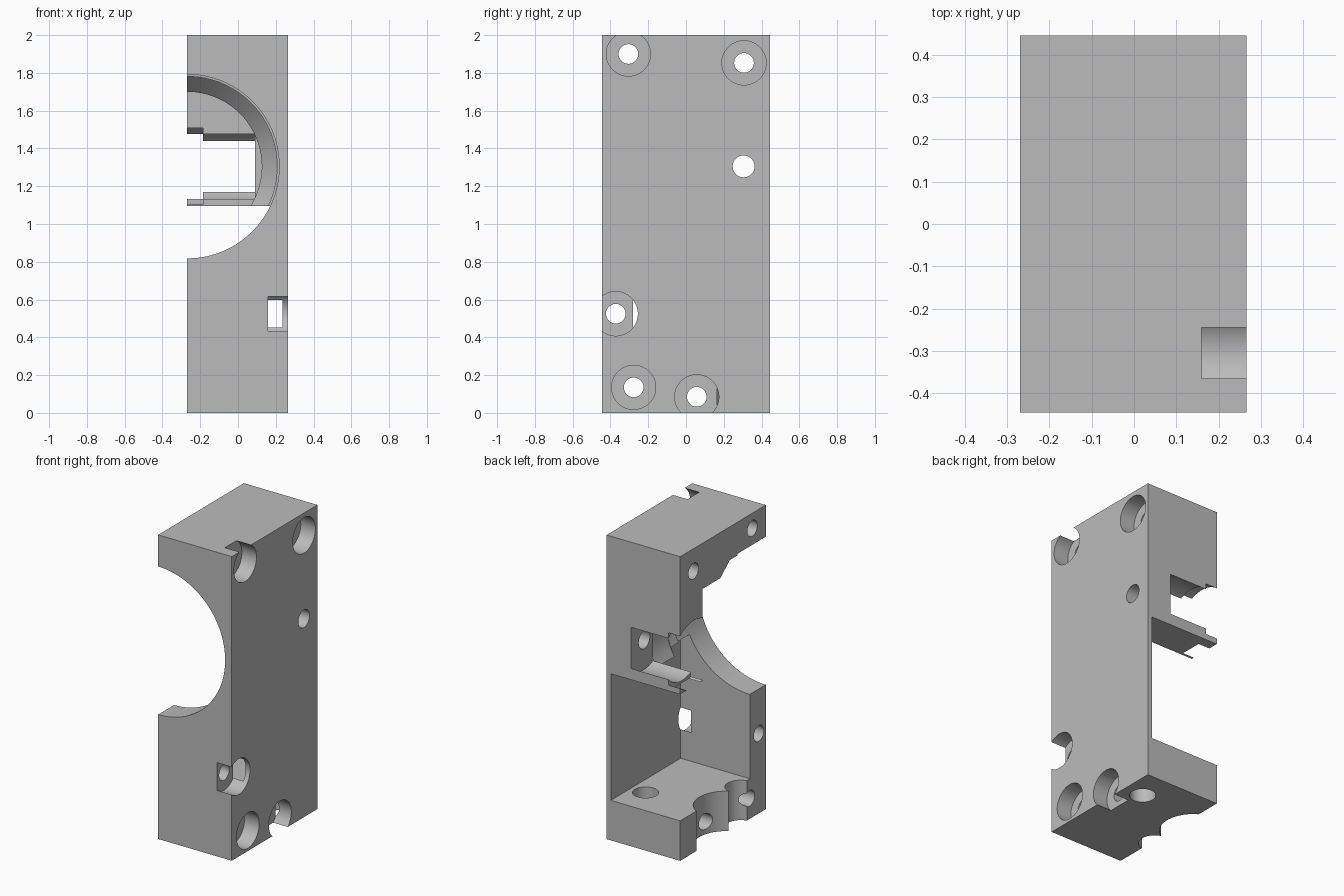
import bpy, bmesh, math
from mathutils import Matrix, Vector

old = bpy.data.objects.get("Cube")
if old:
    bpy.data.objects.remove(old, do_unlink=True)

# Single material
gray = bpy.data.materials.new("plain gray")
gray.use_nodes = True
color = (0.5, 0.5, 0.5, 1)
gray.diffuse_color = color
gray.node_tree.nodes["Principled BSDF"].inputs["Base Color"].default_value = color


def add_object(name, bm):
    bmesh.ops.recalc_face_normals(bm, faces=bm.faces)
    mesh = bpy.data.meshes.new(name)
    bm.to_mesh(mesh)
    bm.free()
    mesh.materials.append(gray)
    obj = bpy.data.objects.new(name, mesh)
    bpy.context.scene.collection.objects.link(obj)
    return obj


def box(name, low, high):
    low, high = Vector(low), Vector(high)
    bm = bmesh.new()
    bmesh.ops.create_cube(bm, size=1, matrix=Matrix.Translation((low + high) / 2)
                          @ Matrix.Diagonal((*(high - low), 1)))
    return add_object(name, bm)


def lathe(name, center, axis, profile, sides=64):
    """Solid of revolution; profile holds (position along axis, radius)."""
    turn = Vector((0, 0, 1)).rotation_difference(Vector(axis)).to_matrix()
    bm = bmesh.new()
    rings = []
    for along, radius in profile:
        ring = []
        for i in range(sides):
            angle = math.tau * (i + 0.5) / sides
            point = Vector((radius * math.cos(angle), radius * math.sin(angle), along))
            ring.append(bm.verts.new(turn @ point + Vector(center)))
        rings.append(ring)
    for a, b in zip(rings, rings[1:]):
        for i in range(sides):
            j = (i + 1) % sides
            bm.faces.new((a[i], a[j], b[j], b[i]))
    bm.faces.new(rings[0])
    bm.faces.new(rings[-1])
    return add_object(name, bm)


LEFT, RIGHT, FRONT, BACK = 0.266, -0.269, -0.445, 0.445
X, Y, Z = (1, 0, 0), (0, 1, 0), (0, 0, 1)

housing = box("housing_half", (RIGHT, FRONT, 0), (LEFT, BACK, 2))
cutters = []

# Open lower chamber, reaching the back and the right side
cutters.append(box("chamber_cutter", (-0.5, -0.28, 0.263), (0.235, 0.6, 1.095)))

# Large stepped and tapered bore from the front
bore = [(-0.6, 0.487), (-0.15, 0.487), (-0.149, 0.476), (-0.07, 0.476),
        (0.026, 0.395), (0.215, 0.395)]
cutters.append(lathe("main_bore_cutter", (RIGHT, 0, 1.305), Y, bore, 128))

# Cross bore open at the back, with a wider mouth
cutters.append(lathe("cross_bore_cutter", (0, 0.305, 1.305), X, [(-0.5, 0.195), (0.09, 0.195)]))
cutters.append(lathe("bore_mouth_cutter", (0, 0.305, 1.305), X, [(-0.5, 0.222), (-0.185, 0.222)]))
cutters.append(lathe("shaft_hole_cutter", (0, 0.305, 1.305), X, [(0, 0.058), (0.5, 0.058)], 48))

# Counterbored screw holes
for y, z in [(-0.305, 1.9), (0.307, 1.853), (-0.372, 0.525), (-0.277, 0.135), (0.057, 0.085)]:
    steps = [(-0.5, 0.052), (0.16, 0.052), (0.16, 0.117), (0.5, 0.117)]
    cutters.append(lathe("screw_hole_cutter", (0, y, z), X, steps, 48))

# Vertical hole and edge scallops through the floor
for x, y, radius in [(0.13, 0.235, 0.078), (-0.37, 0.105, 0.2), (-0.29, -0.155, 0.095)]:
    cutters.append(lathe("floor_hole_cutter", (x, y, 0), Z, [(-0.2, radius), (0.4, radius)], 48))

for cutter in cutters:
    cutter.hide_render = True
    mod = housing.modifiers.new("cut", "BOOLEAN")
    mod.operation = "DIFFERENCE"
    mod.solver = "EXACT"
    mod.object = cutter

# Bake the cuts and drop the cutters
graph = bpy.context.evaluated_depsgraph_get()
graph.update()
baked = bpy.data.meshes.new_from_object(housing.evaluated_get(graph))
housing.modifiers.clear()
housing.data = baked
for cutter in cutters:
    bpy.data.objects.remove(cutter, do_unlink=True)

bpy.ops.object.select_all(action="DESELECT")
bpy.context.view_layer.objects.active = housing
housing.select_set(True)
bpy.ops.object.shade_smooth_by_angle(angle=math.radians(25))
